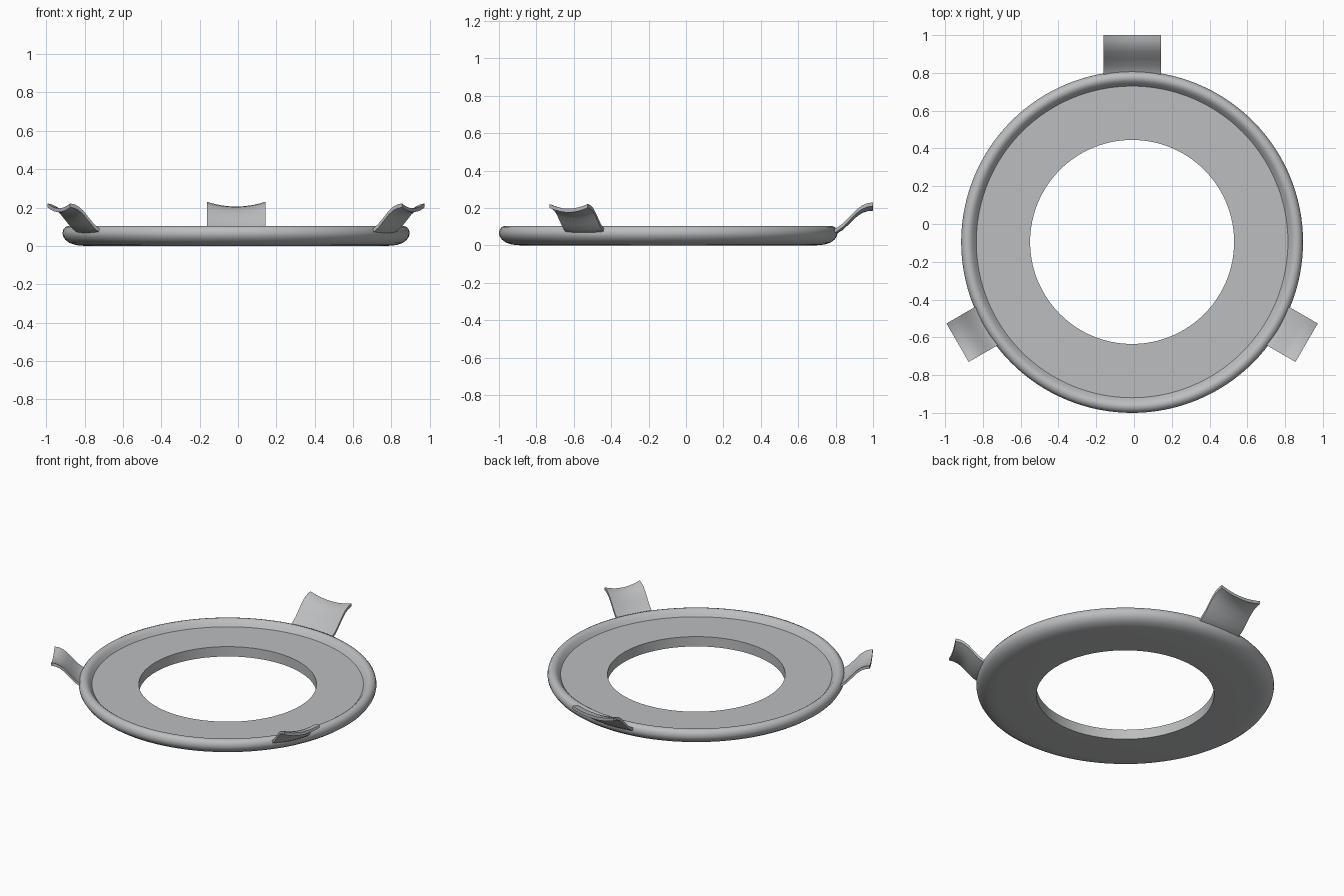
import bpy, bmesh, math
from mathutils import Matrix, Vector

if "Cube" in bpy.data.objects:
    bpy.data.objects.remove(bpy.data.objects["Cube"])

CENTER = Vector((-0.01, -0.095, 0))
SEGMENTS = 128

grey = bpy.data.materials.new("light grey")
grey.diffuse_color = (0.5, 0.51, 0.52, 1)
grey.use_nodes = True
grey.node_tree.nodes["Principled BSDF"].inputs["Base Color"].default_value = grey.diffuse_color


def finish(bm, name, angle):
    bmesh.ops.recalc_face_normals(bm, faces=bm.faces)
    mesh = bpy.data.meshes.new(name)
    bm.to_mesh(mesh)
    bm.free()
    mesh.materials.append(grey)
    obj = bpy.data.objects.new(name, mesh)
    bpy.context.collection.objects.link(obj)
    bpy.ops.object.select_all(action='DESELECT')
    obj.select_set(True)
    bpy.context.view_layer.objects.active = obj
    bpy.ops.object.shade_smooth_by_angle(angle=math.radians(angle))
    return obj


# Flat ring with a rounded raised rim: closed (radius, height) section
section = [(0.54, 0), (0.79, 0), (0.835, 0.004), (0.868, 0.015), (0.89, 0.031),
           (0.902, 0.05), (0.905, 0.066), (0.901, 0.084), (0.89, 0.098),
           (0.874, 0.104), (0.86, 0.102), (0.848, 0.094), (0.837, 0.081),
           (0.825, 0.066), (0.54, 0.066)]
bm = bmesh.new()
rings = []
for i in range(SEGMENTS):
    a = 2 * math.pi * i / SEGMENTS
    rings.append([bm.verts.new(CENTER + Vector((r * math.cos(a), r * math.sin(a), z)))
                  for r, z in section])
n = len(section)
for i in range(SEGMENTS):
    p, q = rings[i], rings[(i + 1) % SEGMENTS]
    for j in range(n):
        k = (j + 1) % n
        bm.faces.new((p[j], q[j], q[k], p[k]))
finish(bm, "rimmed_ring", 35)


# Upswept clip tabs: S-shaped along the length, dished across the width
def tab(name, degrees, width, reach, lift):
    path = [(0.0, 0.066), (0.2, 0.080), (0.36, 0.107), (0.5, 0.142),
            (0.64, 0.177), (0.76, 0.199), (0.88, 0.211), (1.0, 0.215)]
    across = 12
    inner, thick = 0.845, 0.02
    turn = Matrix.Rotation(math.radians(degrees), 4, 'Z')
    bm = bmesh.new()
    layers = []
    for side in (1, -1):
        grid = []
        for t, z in path:
            row = []
            for i in range(across + 1):
                s = 2 * i / across - 1
                dish = (0.008 + 0.017 * t) * s * s - 0.01 * t
                h = 0.066 + (z - 0.066) * lift + dish + (side - 1) / 2 * thick + 0.0
                p = Vector((inner + t * (reach - inner), s * width / 2, h))
                row.append(bm.verts.new(CENTER + turn @ p))
            grid.append(row)
        layers.append(grid)
    top, low = layers
    m = len(path) - 1
    for grid in layers:
        for j in range(m):
            for i in range(across):
                bm.faces.new((grid[j][i], grid[j][i + 1], grid[j + 1][i + 1], grid[j + 1][i]))
    # Close the thin border
    for j in (0, m):
        for i in range(across):
            bm.faces.new((top[j][i], top[j][i + 1], low[j][i + 1], low[j][i]))
    for i in (0, across):
        for j in range(m):
            bm.faces.new((top[j][i], top[j + 1][i], low[j + 1][i], low[j][i]))
    finish(bm, name, 35)


tab("back_tab", 90, 0.305, 1.095, 1.0)
tab("left_tab", 210, 0.235, 1.067, 0.94)
tab("right_tab", -30, 0.235, 1.067, 0.94)
